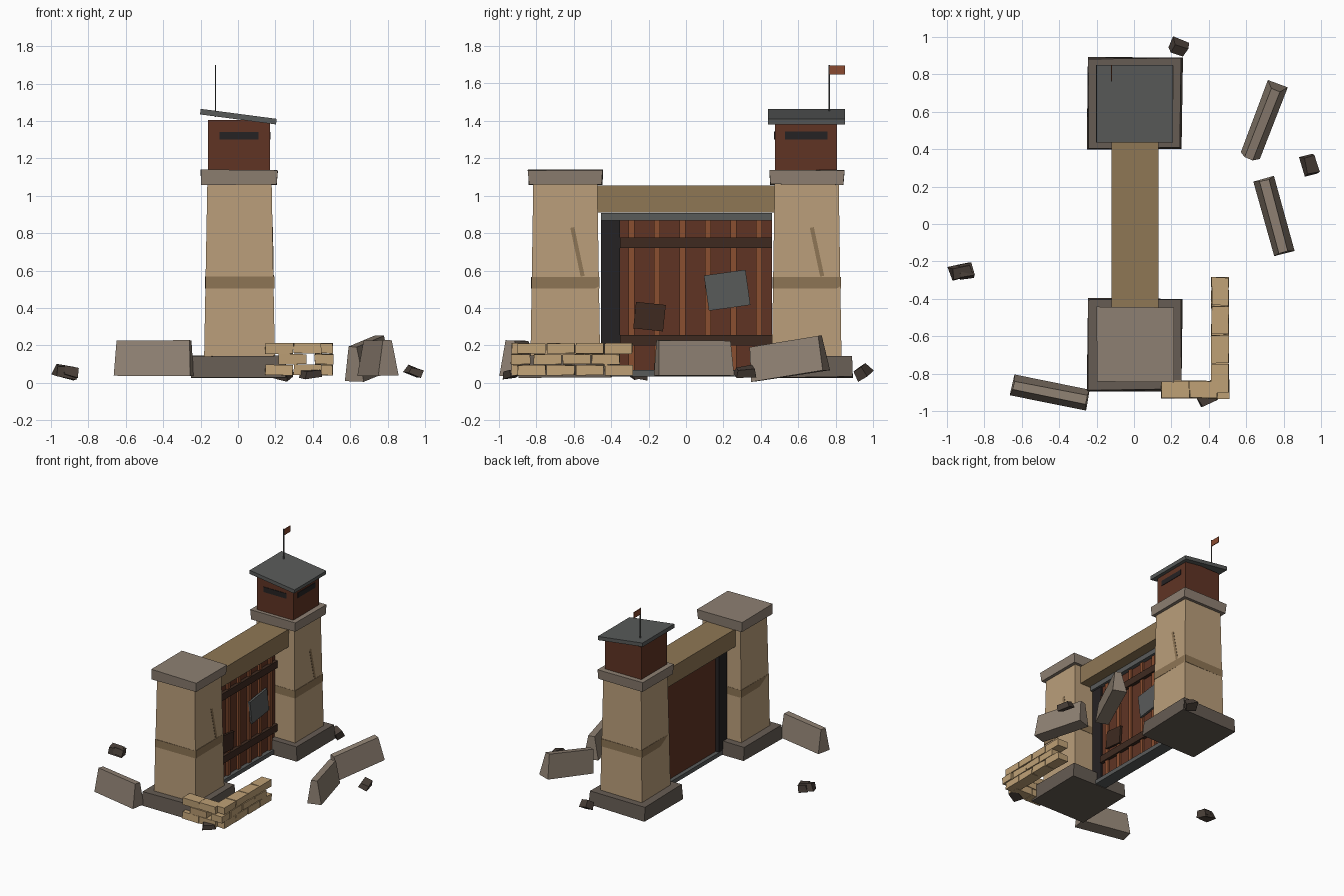
import bpy, bmesh, random
from math import radians
from mathutils import Matrix, Vector, Euler

if "Cube" in bpy.data.objects:
    bpy.data.objects.remove(bpy.data.objects["Cube"])

random.seed(4)


def material(name, hexcode):
    m = bpy.data.materials.new(name)
    rgb = [int(hexcode[i:i + 2], 16) / 255 for i in (0, 2, 4)]
    m.diffuse_color = [((c + 0.055) / 1.055) ** 2.4 if c > 0.04 else c / 12.92 for c in rgb] + [1]
    m.use_nodes = True
    m.node_tree.nodes["Principled BSDF"].inputs["Base Color"].default_value = m.diffuse_color
    return m


SAND = material("sandstone", "BA9E7A")
SAND_DARK = material("dark_sandstone", "8E7555")
BEAM = material("beam_brown", "8F7755")
STONE = material("stone", "8E8072")
FOOT = material("foot_stone", "665C53")
RUST = material("rust", "603424")
RUST_LIGHT = material("light_rust", "8A4E30")
BAND = material("dark_rust", "3E2A20")
STEEL = material("steel", "595B5A")
BLACK = material("black", "252223")
BRICK = material("brick", "BFA176")
ROCK = material("rock", "4A4039")
FLAG = material("flag_red", "8A4A30")


def finish(bm, name, mat, matrix=Matrix()):
    bmesh.ops.recalc_face_normals(bm, faces=bm.faces)
    me = bpy.data.meshes.new(name)
    bm.to_mesh(me)
    bm.free()
    me.materials.append(mat)
    ob = bpy.data.objects.new(name, me)
    ob.matrix_world = matrix
    bpy.context.collection.objects.link(ob)
    return ob


def add_box(bm, centre, size, taper=(1, 1), jitter=0.0):
    verts = bmesh.ops.create_cube(bm, size=1)["verts"]
    for v in verts:
        k = taper if v.co.z > 0 else (1, 1)
        v.co = Vector((v.co.x * size[0] * k[0], v.co.y * size[1] * k[1], v.co.z * size[2]))
        v.co += Vector([random.uniform(-jitter, jitter) for _ in range(3)]) + Vector(centre)


def box(name, mat, x, y, z, taper=(1, 1), rot=(0, 0, 0), jitter=0.0):
    """Box from (min, max) ranges, turned about its own centre in degrees."""
    bm = bmesh.new()
    add_box(bm, (0, 0, 0), [r[1] - r[0] for r in (x, y, z)], taper, jitter)
    centre = [(r[0] + r[1]) / 2 for r in (x, y, z)]
    turn = Euler([radians(a) for a in rot]).to_matrix().to_4x4()
    return finish(bm, name, mat, Matrix.Translation(centre) @ turn)


# Two gate pillars, each with foot, shaft, worn band, cap and crack
for label, s in (("front", -1), ("rear", 1)):
    yc = 0.645 * s

    def span(h):
        return (yc - h, yc + h)

    box(label + "_pillar_foot", FOOT, (-0.25, 0.257), span(0.247), (0.03, 0.142), (0.97, 0.97), jitter=0.005)
    box(label + "_pillar_shaft", SAND, (-0.181, 0.197), span(0.186), (0.14, 1.07), (0.91, 0.92))
    box(label + "_pillar_band", SAND_DARK, (-0.175, 0.192), span(0.182), (0.505, 0.567), rot=(0, 0, 0.6))
    box(label + "_pillar_cap", STONE, (-0.195, 0.207), span(0.196), (1.06, 1.138), (1.02, 1.02), jitter=0.003)
    yk = -0.58 if s < 0 else 0.70
    box(label + "_pillar_crack", SAND_DARK, (0.166, 0.189), (yk - 0.011, yk + 0.011), (0.567, 0.833), rot=(12, -1, 0))

# Lintel beam
box("lintel_beam", BEAM, (-0.12, 0.13), (-0.485, 0.485), (0.91, 1.055))

# Sliding gate: rails, post, panel, ribs, straps, patches
G = 0.042
box("gate_top_rail", STEEL, (-0.055, 0.045), (-0.455, 0.46), (0.868, 0.908))
box("gate_bottom_rail", STEEL, (-0.055, 0.045), (-0.455, 0.46), (0.035, 0.068))
box("gate_post", BLACK, (-0.055, G - 0.015), (-0.455, -0.352), (0.06, 0.87))
box("gate_panel", RUST, (G - 0.065, G - 0.03), (-0.352, 0.46), (0.06, 0.87))
for i in range(6):
    y = -0.29 + 0.136 * i
    box("gate_rib", RUST_LIGHT, (G - 0.035, G - 0.015), (y - 0.016, y + 0.016), (0.065, 0.868))
for z in (0.2, 0.72):
    box("gate_strap", BAND, (G - 0.035, G - 0.003), (-0.352, 0.46), (z, z + 0.057))
box("gate_steel_patch", STEEL, (G - 0.018, G), (0.108, 0.332), (0.4, 0.59), rot=(8, 0, 0))
box("gate_rust_patch", BAND, (G - 0.018, G), (-0.275, -0.115), (0.283, 0.425), rot=(-6, 0, 0))

# Lookout booth with slits, tilted roof, mast and flag
box("lookout_booth", RUST, (-0.16, 0.17), (0.475, 0.808), (1.138, 1.405))
box("front_slit", BLACK, (-0.1, 0.11), (0.471, 0.48), (1.3, 1.342))
box("side_slit", BLACK, (0.165, 0.174), (0.53, 0.755), (1.3, 1.342))
box("lookout_roof", STEEL, (-0.203, 0.207), (0.437, 0.85), (1.408, 1.438), rot=(0, 7.5, 0))
bm = bmesh.new()
bmesh.ops.create_cone(bm, cap_ends=True, segments=6, radius1=0.004, radius2=0.004, depth=0.28)
finish(bm, "mast", STEEL, Matrix.Translation((-0.12, 0.765, 1.56)))
box("flag", FLAG, (-0.123, -0.117), (0.768, 0.85), (1.647, 1.695))

# Concrete road barriers with trapezoid section
for loc, yaw, pitch in (((-0.45, -0.9, 0.133), -11, 0), ((0.69, 0.545, 0.13), 69, -8.5),
                        ((0.748, 0.042, 0.132), -75, 0)):
    bm = bmesh.new()
    add_box(bm, (0, 0, 0), (0.412, 0.112, 0.188), (0.96, 0.42), 0.003)
    turn = Euler((0, radians(pitch), radians(yaw))).to_matrix().to_4x4()
    finish(bm, "road_barrier", STONE, Matrix.Translation(loc) @ turn)

# Broken L-shaped brick wall in three courses
bm = bmesh.new()
for row in range(3):
    z = 0.068 + 0.058 * row
    odd = row == 1
    for i in range(4):  # leg along y, half-brick offset in the middle course
        y = -0.36 - 0.155 * i - (0.07 if odd else 0)
        if not (odd and i == 3):
            add_box(bm, (0.46, y, z), (0.092, 0.148, 0.054), jitter=0.003)
    if odd:
        add_box(bm, (0.46, -0.885, z), (0.1, 0.1, 0.054), jitter=0.003)
        add_box(bm, (0.29, -0.885, z), (0.148, 0.092, 0.054), jitter=0.003)
    else:
        for x in (0.22, 0.372):
            add_box(bm, (x, -0.885, z), (0.148, 0.092, 0.054), jitter=0.003)
finish(bm, "brick_wall", BRICK)

# Scattered rubble chunks
for loc, size, rot in (((-0.925, -0.255, 0.06), (0.115, 0.07, 0.055), (8, 6, 15)),
                       ((-0.9, -0.25, 0.055), (0.08, 0.08, 0.05), (-10, 12, 10)),
                       ((0.24, 0.943, 0.06), (0.09, 0.07, 0.06), (28, 15, -20)),
                       ((0.94, 0.315, 0.06), (0.08, 0.11, 0.04), (5, 20, 15)),
                       ((0.39, -0.93, 0.05), (0.1, 0.07, 0.035), (10, -8, 25))):
    box("rubble", ROCK, *[(c - d / 2, c + d / 2) for c, d in zip(loc, size)],
        taper=(0.85, 0.85), rot=rot, jitter=0.006)
